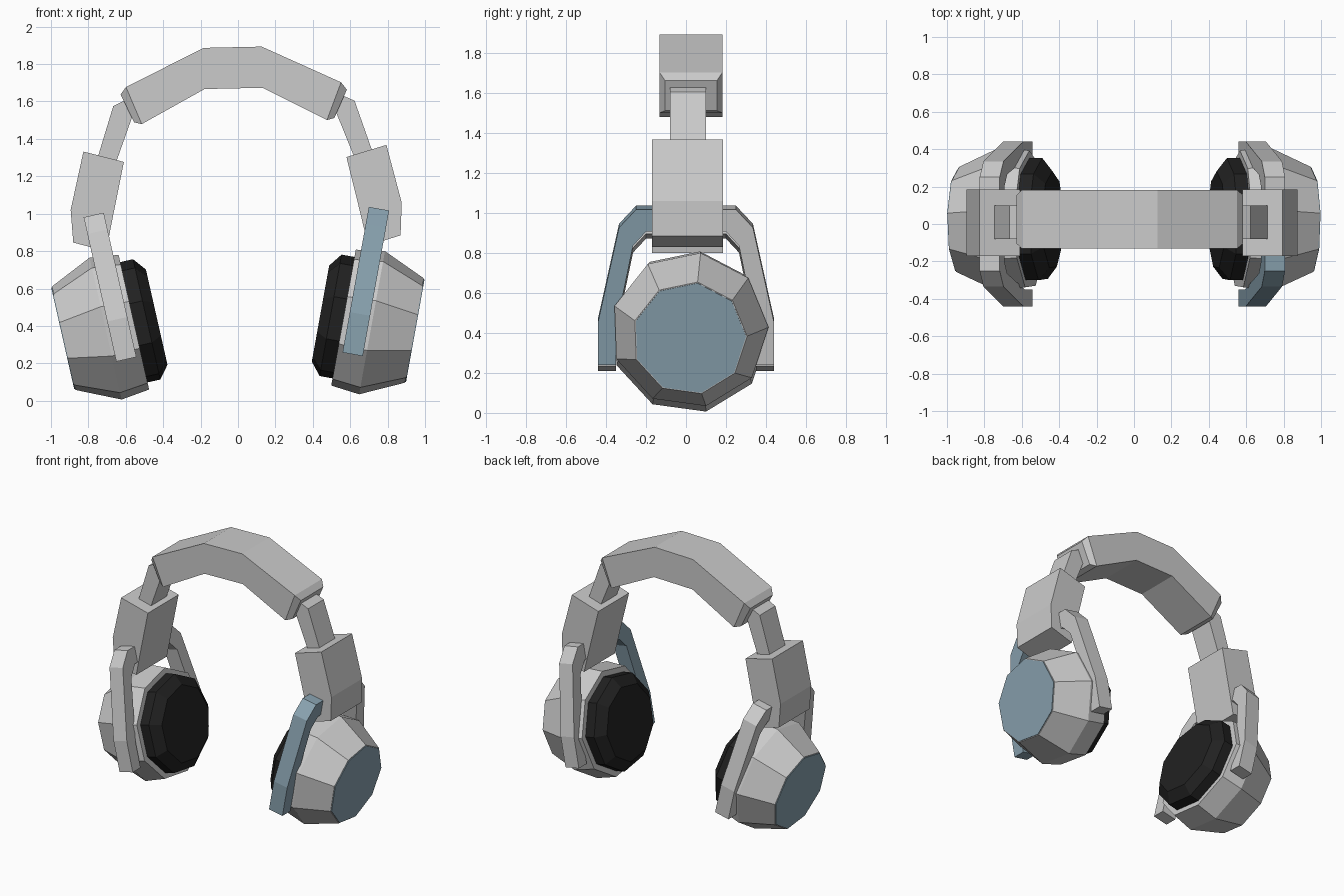
import bpy, bmesh, math
from mathutils import Vector

if "Cube" in bpy.data.objects:
    bpy.data.objects.remove(bpy.data.objects["Cube"])

LEAN = 0.022                      # the whole headset leans slightly to one side
TILT = math.radians(11.5)         # tilt of the ear cups
AXIS = Vector((math.cos(TILT), 0, -math.sin(TILT)))
UP = Vector((math.sin(TILT), 0, math.cos(TILT)))
CUP = Vector((0.56, 0.018, 0.43))  # centre of the cup's inner rim


def material(name, rgb):
    m = bpy.data.materials.new(name)
    m.diffuse_color = (*rgb, 1)
    m.use_nodes = True
    m.node_tree.nodes["Principled BSDF"].inputs["Base Color"].default_value = m.diffuse_color
    return m


BLUE = material("slate_blue", (0.25, 0.36, 0.43))
BLACK = material("black_pad", (0.015, 0.015, 0.015))


def loft(name, rings, side=1, mat=None):
    """Skin a list of point rings, cap both ends; side=-1 mirrors in x."""
    bm = bmesh.new()
    loops = []
    for ring in rings:
        loop = []
        for x, y, z in ring:
            x *= side
            loop.append(bm.verts.new((x - LEAN * (z - 0.6), y, z + LEAN * x)))
        loops.append(loop)
    n = len(loops[0])
    for a, b in zip(loops, loops[1:]):
        for i in range(n):
            j = (i + 1) % n
            bm.faces.new((a[i], a[j], b[j], b[i]))
    bm.faces.new(loops[0])
    bm.faces.new(loops[-1])
    bmesh.ops.recalc_face_normals(bm, faces=bm.faces)
    mesh = bpy.data.meshes.new(name)
    bm.to_mesh(mesh)
    bm.free()
    ob = bpy.data.objects.new(name, mesh)
    bpy.context.collection.objects.link(ob)
    if mat:
        mesh.materials.append(mat)
    return ob


def slab(name, profile, y0, y1, side):
    """Extrude an x-z profile along y."""
    return loft(name, [[(x, y, z) for x, z in profile] for y in (y0, y1)], side)


def turned(name, sections, side, mat=None):
    """Nine-sided form around the cup axis from (distance, radius) pairs."""
    rings = []
    for s, r in sections:
        ring = []
        for k in range(9):
            a = math.radians(82 + 40 * k)
            ring.append(CUP + AXIS * s + Vector((0, r * math.cos(a), 0)) + UP * (r * math.sin(a)))
        rings.append(ring)
    return loft(name, rings, side, mat)


# headband: (outer x, z, inner x, z, half width)
half = [(0.155, 1.89, 0.155, 1.67, 0.157),
        (0.575, 1.69, 0.495, 1.49, 0.157),
        (0.605, 1.65, 0.535, 1.50, 0.13)]
sections = [(-a, b, -c, d, w) for a, b, c, d, w in reversed(half)] + half
loft("headband", [[(a, 0.025 - w, b), (a, 0.025 + w, b), (c, 0.025 + w, d), (c, 0.025 - w, d)]
                  for a, b, c, d, w in sections])

slider = [(0.53, 1.57), (0.58, 1.62), (0.645, 1.59), (0.74, 1.30), (0.64, 1.28)]
block = [(0.595, 1.29), (0.81, 1.35), (0.885, 1.04), (0.875, 0.865), (0.70, 0.815), (0.66, 1.0)]
yoke = [(0.44, 0.235), (0.44, 0.45), (0.335, 0.92), (0.25, 1.01), (0, 1.01),
        (0, 0.90), (0.20, 0.90), (0.265, 0.83), (0.35, 0.42), (0.35, 0.235)]

for side, label in ((1, "right"), (-1, "left")):
    # telescoping slider and its housing
    slab(label + "_slider", slider, -0.08, 0.10, side)
    slab(label + "_slider_housing", block, -0.17, 0.185, side)
    # forked yoke in front and back halves
    for d, where in ((-1, "front"), (1, "back")):
        rings = [[Vector((0.605 + (z - 0.235) * math.tan(TILT), y * d, z)) + AXIS * t
                  for y, z in yoke] for t in (-0.055, 0.055)]
        loft(f"{label}_{where}_yoke", rings, side, BLUE if (side, d) == (1, -1) else None)
    # ear cup, outer plate and ear pad
    turned(label + "_ear_cup", [(0, 0.375), (0.155, 0.395), (0.385, 0.288)], side)
    turned(label + "_outer_plate", [(0.38, 0.283), (0.39, 0.283)], side, BLUE)
    turned(label + "_ear_pad", [(0.01, 0.335), (-0.07, 0.335), (-0.125, 0.265)], side, BLACK)
